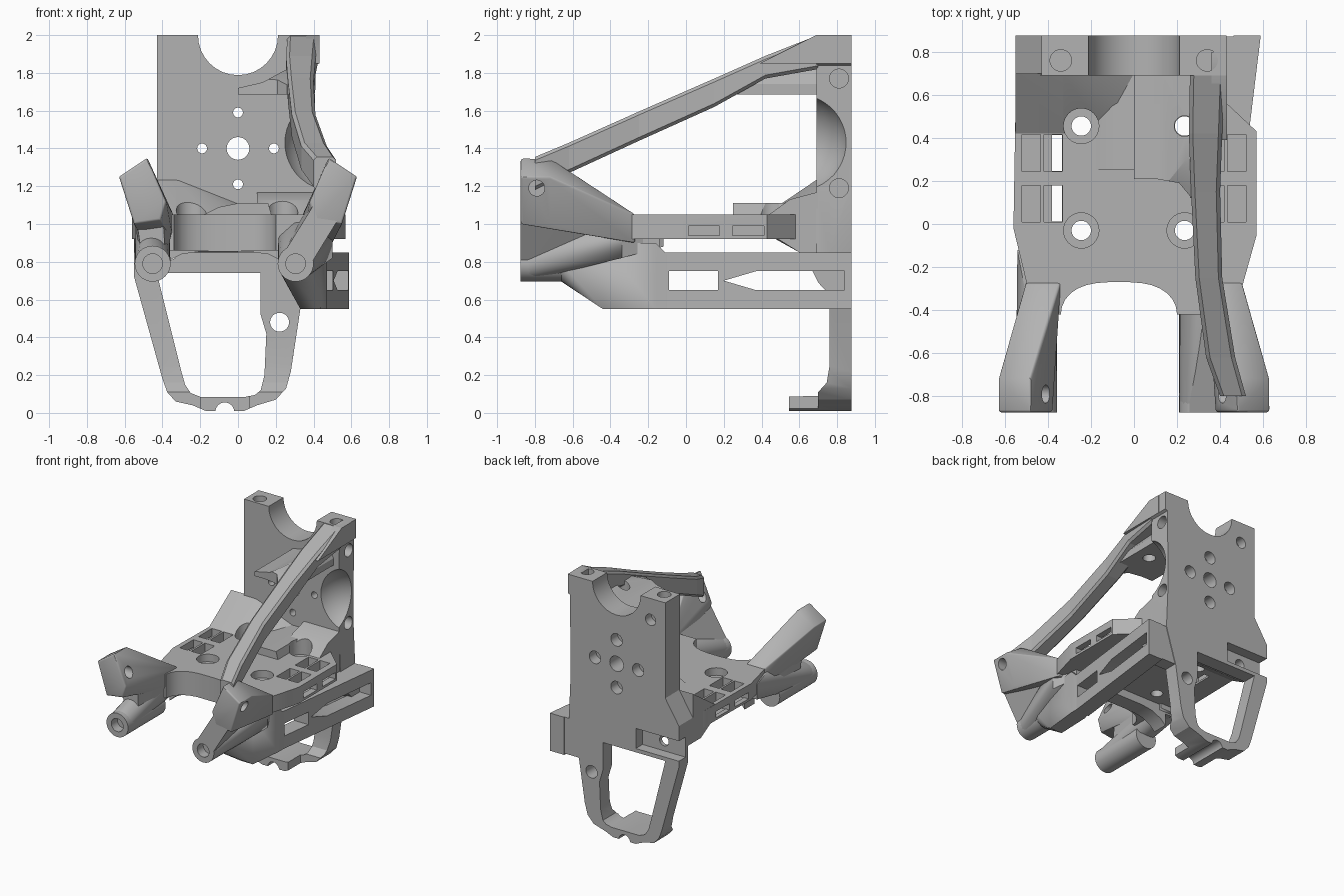
import bpy, bmesh, math
from mathutils import Vector

old = bpy.data.objects.get("Cube")
if old:
    bpy.data.objects.remove(old, do_unlink=True)

grey = bpy.data.materials.new("plain_grey")
grey.use_nodes = True
grey.diffuse_color = (0.45, 0.45, 0.45, 1)
grey.node_tree.nodes["Principled BSDF"].inputs["Base Color"].default_value = (0.45, 0.45, 0.45, 1)
parts = []


def finish(name, bm, part=True):
    bmesh.ops.recalc_face_normals(bm, faces=bm.faces[:])
    me = bpy.data.meshes.new(name)
    bm.to_mesh(me)
    bm.free()
    ob = bpy.data.objects.new(name, me)
    bpy.context.collection.objects.link(ob)
    me.materials.append(grey)
    if part:
        parts.append(ob)
    return ob


def prism(name, pts, axis, lo, hi, part=True):
    """Extrude a closed 2D outline along one axis."""
    place = {"x": lambda a, b, t: (t, a, b), "y": lambda a, b, t: (a, t, b),
             "z": lambda a, b, t: (a, b, t)}[axis]
    bm = bmesh.new()
    rings = [[bm.verts.new(place(a, b, t)) for a, b in pts] for t in (lo, hi)]
    n = len(pts)
    bm.faces.new(rings[0])
    bm.faces.new(rings[1])
    for i in range(n):
        j = (i + 1) % n
        bm.faces.new((rings[0][i], rings[0][j], rings[1][j], rings[1][i]))
    return finish(name, bm, part)


def circle(cx, cy, r, n=32):
    return [(cx + r * math.cos(math.tau * i / n), cy + r * math.sin(math.tau * i / n)) for i in range(n)]


def rect(a0, a1, b0, b1):
    return [(a0, b0), (a1, b0), (a1, b1), (a0, b1)]


def hull(name, pts, bevel=0.0):
    bm = bmesh.new()
    for p in pts:
        bm.verts.new(p)
    res = bmesh.ops.convex_hull(bm, input=bm.verts[:])
    junk = [g for g in res["geom_interior"] + res["geom_unused"] if isinstance(g, bmesh.types.BMVert)]
    bmesh.ops.delete(bm, geom=list(set(junk)), context="VERTS")
    bmesh.ops.dissolve_limit(bm, angle_limit=0.02, verts=bm.verts[:], edges=bm.edges[:])
    ob = finish(name, bm)
    if bevel:
        m = ob.modifiers.new("round", "BEVEL")
        m.width, m.segments = bevel, 3
        bake(ob)
    return ob


def section(pts, y):
    return [(x, y, z) for x, z in pts]


def bake(ob):
    dg = bpy.context.evaluated_depsgraph_get()
    me = bpy.data.meshes.new_from_object(ob.evaluated_get(dg))
    ob.modifiers.clear()
    ob.data = me


def cut(ob, cutters):
    for c in cutters:
        m = ob.modifiers.new("cut", "BOOLEAN")
        m.operation, m.solver, m.object = "DIFFERENCE", "EXACT", c
    bake(ob)


def drop(cutters):
    for c in cutters:
        bpy.data.objects.remove(c, do_unlink=True)


def hole(axis, a, b, r, lo, hi):
    return prism("cutter", circle(a, b, r), axis, lo, hi, False)


def box(x0, x1, y0, y1, z0, z1):
    return prism("cutter", rect(x0, x1, y0, y1), "z", z0, z1, False)


# Back plate, leg frame and foot in one outline
plate = prism("back_plate", [
    (-0.43, 2), (0.43, 2), (0.43, 1.85), (0.41, 1.84), (0.405, 1.2), (0.42, 0.85), (0.33, 0.55), (0.28, 0.22),
    (0.255, 0.13), (0.2, 0.07), (0.1, 0.04), (0.03, 0.01), (-0.17, 0.01), (-0.24, 0.04), (-0.33, 0.06),
    (-0.375, 0.11), (-0.4, 0.18), (-0.55, 0.72), (-0.55, 1.05), (-0.43, 1.24)], "y", 0.545, 0.875)
bm = bmesh.new()
bmesh.ops.create_uvsphere(bm, u_segments=40, v_segments=24, radius=0.27)
bmesh.ops.translate(bm, verts=bm.verts[:], vec=Vector((0.5, 0.595, 1.43)))
scoop = finish("cutter", bm, False)
opening = prism("cutter", [
    (-0.43, 0.74), (0.12, 0.74), (0.12, 0.52), (0.15, 0.42), (0.14, 0.2), (0.12, 0.12), (0.09, 0.095), (0.04, 0.085),
    (-0.2, 0.085), (-0.25, 0.105), (-0.28, 0.15), (-0.3, 0.22)], "y", 0.5, 1, False)
front_profile = prism("cutter", [(0.5, 0.088), (0.62, 0.088), (0.7, 0.11), (0.745, 0.16), (0.76, 0.25),
                                 (0.76, 0.85), (0.69, 0.85), (0.69, 2.1), (0.5, 2.1)], "x", -1, 1, False)
tools = [front_profile, hole("y", 0, 2, 0.212, 0.5, 1), hole("y", 0, 1.4, 0.06, 0.5, 1), scoop, opening,
         box(-0.7, -0.2, 0.5, 0.7, -0.1, 0.3), box(0.06, 0.7, 0.5, 0.7, -0.1, 0.3),
         box(-0.7, -0.17, 0.79, 1, 0.77, 0.93),
         hole("y", 0.22, 0.48, 0.05, 0.5, 1), hole("y", -0.36, 0.85, 0.04, 0.72, 1),
         hole("y", -0.3, 1.83, 0.045, 0.8, 1), hole("y", -0.07, 0.005, 0.05, 0.5, 1)]
for i in range(4):
    a, b = 0.19 * math.cos(i * math.pi / 2), 1.4 + 0.19 * math.sin(i * math.pi / 2)
    tools += [hole("y", a, b, 0.026, 0.5, 1), hole("y", a, b, 0.05, 0.79, 1)]
for x in (-0.34, 0.34):
    tools.append(hole("z", x, 0.76, 0.05, 1.88, 2.1))
for z in (1.19, 1.77):
    tools.append(hole("x", 0.81, z, 0.05, 0.33, 0.6))
cut(plate, tools)
drop(tools)

# Platform with a rounded bay at the front
bay = []
for i in range(17):
    u = math.cos(math.pi * i / 16)
    bay.append((-0.07 + 0.27 * u, -0.42 + 0.15 * (1 - abs(u) ** 3) ** 0.5))
deck = prism("platform", [(-0.55, 0.57), (-0.48, 0.7), (0.41, 0.7), (0.41, 0.58), (0.57, 0.43), (0.57, -0.05),
                          (0.5, -0.3), (0.46, -0.42)] + bay + [(-0.5, -0.42), (-0.5, -0.27), (-0.56, -0.02)],
             "z", 0.92, 1.05)
prism("front_skirt", [(0.44, -0.14), (0.46, -0.41)] + bay + [(-0.5, -0.41), (-0.48, -0.14)], "z", 0.86, 1.0)

# Raised floor meeting the back plate
high = [(x, y, z) for x in (-0.55, -0.33) for y, z in
        ((0.42, 0.95), (0.42, 1.05), (0.7, 1.24), (0.7, 0.85), (0.6, 0.85))]
low = [(0, y, z) for y, z in ((0.52, 0.95), (0.52, 1.05), (0.7, 1.11), (0.7, 0.85), (0.6, 0.85))]
rise_a = hull("rear_slope", high + low)
rise_b = prism("rear_step", [(0.44, 0.95), (0.44, 1.05), (0.55, 1.13), (0.7, 1.17), (0.7, 0.85), (0.6, 0.85)],
               "x", 0.1, 0.41)
pad = hull("raised_pad", [(x, y, z) for x, z in ((-0.18, 1.04), (-0.18, 1.05), (-0.1, 1.09), (0.0, 1.11),
                                                 (0.16, 1.11), (0.18, 1.04)) for y in (0.25, 0.7)])
tools = []
for x in (-0.245, 0.235):
    for y in (-0.03, 0.455):
        tools += [hole("z", x, y, 0.045, 0.5, 1.4), hole("z", x, y, 0.082, 0.99, 1.4)]
bores = tools[:]
for s in (-1, 1):
    for y in (0.01, 0.245):
        for x in (0.375, 0.477):
            c = s * x
            tools.append(box(c - 0.043, c + 0.043, y, y + 0.17, 0.935, 1.2))
        c = s * 0.358
        tools.append(box(c - 0.024, c + 0.024, y + 0.002, y + 0.168, 0.8, 1.0))
        c = s * 0.55
        tools.append(box(c - 0.05, c + 0.05, y + 0.002, y + 0.168, 0.94, 0.99))
cut(deck, tools)
for ob in (rise_a, rise_b, pad):
    cut(ob, bores)
drop(tools)

# Arched bridge under the front of the platform
prism("front_bridge", [(-0.42, 1.03), (0.3, 1.03), (0.3, 0.76), (0.24, 0.8), (0.16, 0.84), (0.05, 0.855),
                       (-0.2, 0.855), (-0.3, 0.84), (-0.38, 0.8), (-0.42, 0.76)], "y", -0.265, -0.14)

# Front arms: round tube, tilted upper block and the webs between
block = [(0.63, 1.25), (0.48, 1.35), (0.38, 1.12), (0.41, 1.02), (0.55, 1.0)]
for side, s, tx in (("right", -1, -0.452), ("left", 1, 0.305)):
    tube = prism(side + "_tube", circle(tx, 0.79, 0.095), "y", -0.875, -0.4)
    bore = hole("y", tx, 0.79, 0.052, -1, -0.8)
    ear = hull(side + "_upper_arm",
               section([(s * x, z) for x, z in block], -0.875) + section([(s * x, z) for x, z in block], -0.72)
               + section([(s * 0.34, 0.9), (s * 0.5, 0.9), (s * 0.5, 1.05), (s * 0.34, 1.05)], -0.27), 0.012)
    pin = hole("x", -0.79, 1.19, 0.042, -0.5, 1)
    root = hull(side + "_arm_root", section(circle(tx, 0.79, 0.094, 20), -0.84)
                + section(rect(min(tx, s * 0.5), max(tx, s * 0.5), 0.82, 1.03), -0.34)
                + section(rect(tx - 0.09, tx + 0.09, 0.88, 1.0), -0.12))
    front = -0.875 if s > 0 else -0.7
    web = hull(side + "_web", section([(tx - 0.06, 0.85), (tx + 0.07, 0.77), (s * 0.54, 1.04), (s * 0.4, 1.1)], front)
               + section([(tx - 0.08, 0.85), (tx + 0.08, 0.85), (s * 0.5, 1.03), (s * 0.34, 1.04)], -0.32))
    for ob in (tube, web, root):
        cut(ob, [bore])
    cut(ear, [pin])
    drop([bore, pin])

# Lower block joining the left arm to the side rail
hull("rail_mount", section(circle(0.305, 0.79, 0.095, 16), -0.66)
     + section(rect(0.33, 0.44, 0.55, 0.9), -0.44) + section(rect(0.34, 0.47, 0.55, 0.9), -0.16)
     + section(rect(0.36, 0.47, 0.55, 0.84), -0.1))

# Slanted side rail with two windows, and the bracket tying it to the back plate
rail = prism("side_rail", rect(-0.12, 0.875, 0.55, 0.85), "x", 0.355, 0.482)
tools = [prism("cutter", rect(-0.09, 0.17, 0.65, 0.75), "x", 0, 1, False),
         prism("cutter", [(0.2, 0.7), (0.37, 0.65), (0.84, 0.65), (0.84, 0.75), (0.37, 0.75)], "x", 0, 1, False)]
cut(rail, tools)
drop(tools)
for v in rail.data.vertices:
    v.co.x += 0.122 * v.co.y
prism("rail_bracket", [(0.6, 0.85), (0.66, 0.77), (0.7, 0.69), (0.755, 0.63), (0.76, 0.56), (0.87, 0.56),
                       (0.87, 0.85)], "x", 0.32, 0.485)

# Diagonal strut built between successive sections
stations = [(-0.8, 0.4, 0.52, 1.18, 1.355), (-0.62, 0.335, 0.47, 1.27, 1.43), (-0.25, 0.285, 0.41, 1.44, 1.595),
            (0.15, 0.265, 0.4, 1.62, 1.77), (0.42, 0.255, 0.41, 1.77, 1.89), (0.7, 0.26, 0.42, 1.82, 2.0)]
for i, (a, b) in enumerate(zip(stations, stations[1:])):
    pts = []
    for y, x0, x1, z0, z1 in (a, b):
        c = 0.018
        pts += section([(x0, z0 + c), (x0 + c, z0), (x1 - c, z0), (x1, z0 + c),
                        (x1, z1 - c), (x1 - c, z1), (x0 + c, z1), (x0, z1 - c)], y)
    hull("strut_segment_%d" % (i + 1), pts)
prism("strut_head", [(0.39, 1.85), (0.69, 2.0), (0.8, 2.0), (0.8, 1.85)], "x", 0.36, 0.432)

# Gusset shelf between strut and back plate, kept below the slope of the strut
shelf = prism("gusset", [(0, 1.685), (0.36, 1.685), (0.36, 1.74), (0.3, 1.83), (0.24, 1.81), (0.13, 1.75), (0, 1.72)],
              "y", 0.12, 0.7)
tools = [hole("z", 0.235, 0.455, 0.048, 1.5, 2),
         prism("cutter", [(-0.1, 0), (0.27, 0), (0.26, 0.13), (0.21, 0.19), (0.1, 0.21), (-0.1, 0.21)],
               "z", 1.5, 2, False),
         prism("cutter", [(0, 1.68), (0.7, 1.985), (0.7, 2.2), (0, 2.2)], "x", -0.2, 0.6, False)]
cut(shelf, tools)
drop(tools)

# Smooth the curved walls while keeping edges crisp
bpy.ops.object.select_all(action="DESELECT")
for ob in parts:
    ob.select_set(True)
bpy.context.view_layer.objects.active = parts[0]
bpy.ops.object.shade_smooth_by_angle(angle=math.radians(30))
